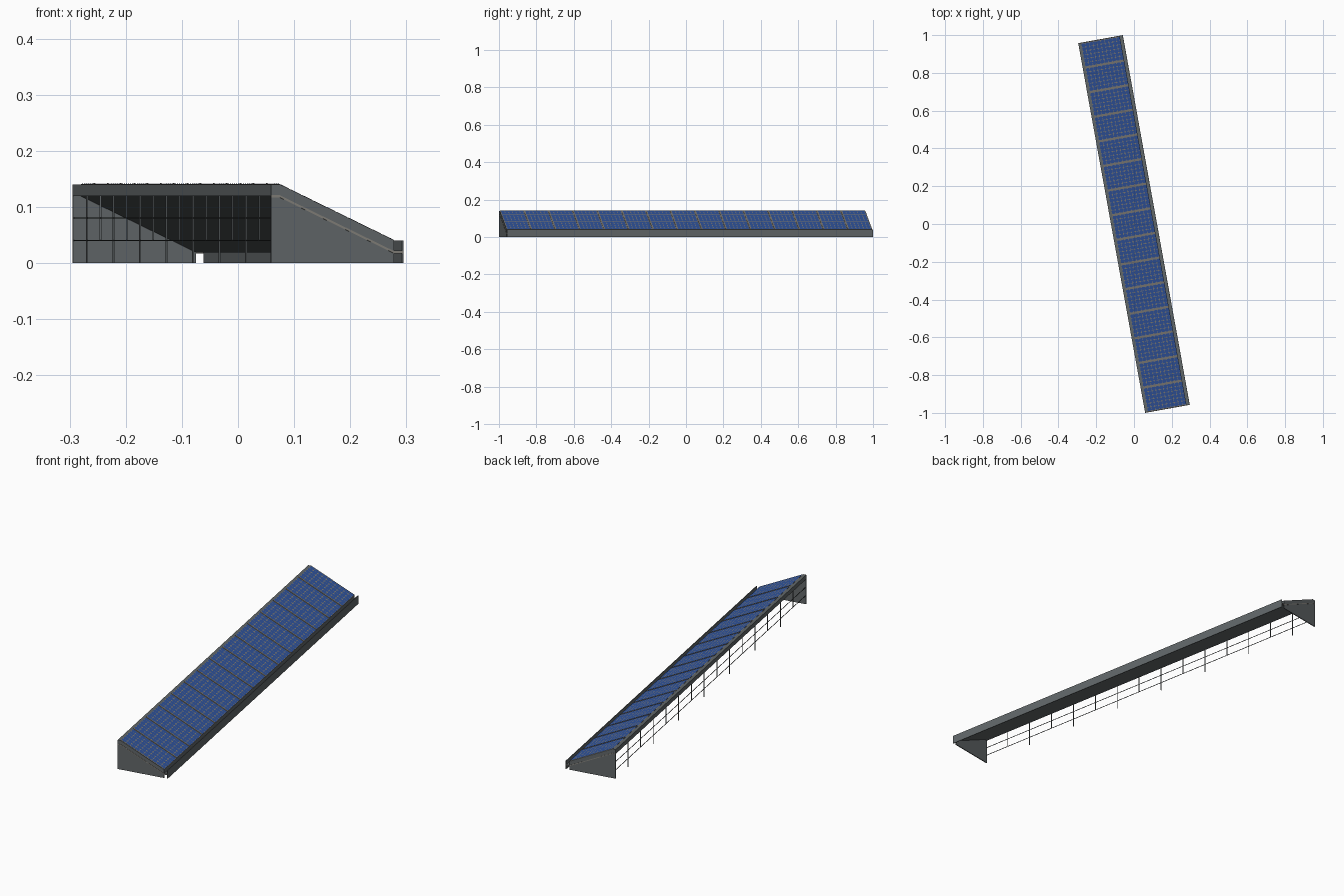
import bpy, bmesh, math
from mathutils import Vector

cube = bpy.data.objects.get("Cube")
if cube:
    bpy.data.objects.remove(cube)


def material(name, rgb):
    m = bpy.data.materials.new(name)
    m.use_nodes = True
    m.diffuse_color = (*rgb, 1)
    m.node_tree.nodes["Principled BSDF"].inputs["Base Color"].default_value = (*rgb, 1)
    return m


GREY = material("wall grey", (0.12, 0.135, 0.14))
LIGHT = material("frame grey", (0.22, 0.21, 0.19))
DARK = material("rail charcoal", (0.04, 0.045, 0.045))
BLUE = material("solar blue", (0.03, 0.09, 0.34))

TURN = math.atan2(0.354, 1.955)   # the shelter stands at a slant to the axes
W, L = 0.12, 0.9935               # half width, half length
HIGH, LOW = Vector((-0.105, 0.14)), Vector((0.103, 0.04))
DROP = 0.021                      # roof thickness
BAYS = 15
BAY = 2 * L / BAYS


def finish(name, bm, mat):
    bmesh.ops.recalc_face_normals(bm, faces=bm.faces)
    mesh = bpy.data.meshes.new(name)
    bm.to_mesh(mesh)
    bm.free()
    mesh.materials.append(mat)
    ob = bpy.data.objects.new(name, mesh)
    ob.rotation_euler.z = TURN
    bpy.context.collection.objects.link(ob)
    return ob


def add_prism(bm, profile, y0, y1):
    """Extrude a cross-section (x, z) along the length."""
    face = bm.faces.new([bm.verts.new((x, y0, z)) for x, z in profile])
    new = bmesh.ops.extrude_face_region(bm, geom=[face])["geom"]
    verts = [g for g in new if isinstance(g, bmesh.types.BMVert)]
    bmesh.ops.translate(bm, verts=verts, vec=(0, y1 - y0, 0))


def prism(name, profile, y0, y1, mat):
    bm = bmesh.new()
    add_prism(bm, profile, y0, y1)
    return finish(name, bm, mat)


def rect(x0, x1, z0, z1):
    return [(x0, z0), (x1, z0), (x1, z1), (x0, z1)]


def slope(t, h):
    """Point (x, z) on the roof slope, t from high to low edge, raised by h."""
    p = HIGH.lerp(LOW, t)
    return (p.x, p.y + h)


# Roof slab with a flat cap on the high edge
prism("roof", [(-W, 0.14), HIGH, LOW, (LOW.x, LOW.y - DROP),
               (HIGH.x, HIGH.y - DROP), (-W, 0.14 - DROP)], -L, L, GREY)

# Open gutter and low wall
prism("gutter_floor", rect(LOW.x, W, 0.019, 0.022), -L, L, GREY)
prism("low_wall", rect(W - 0.003, W, 0, 0.04), -L, L, GREY)

# End walls with a pale trim under the roof edge
for side, label in ((-1, "front"), (1, "back")):
    y = side * L
    prism(label + "_end_wall", [(-W, 0), (LOW.x, 0), (LOW.x, LOW.y - DROP),
          (HIGH.x, HIGH.y - DROP), (-W, 0.14 - DROP)], y, y - side * 0.004, GREY)
    top = [(-W, 0.14), tuple(HIGH), tuple(LOW), (W, 0.04)]
    trim = [(x, z - DROP + 0.002) for x, z in top]
    trim += [(x, z - DROP - 0.002) for x, z in reversed(top)]
    prism(label + "_end_trim", trim, y - side * 0.002, y + side * 0.001, LIGHT)

# Pale backing sheet, seen as the lines between the cells
prism("panel_backing", [slope(0, 0.0008), slope(1, 0.0008), slope(1, -0.002),
                        slope(0, -0.002)], -L + 0.002, L - 0.002, LIGHT)

# Solar cells: squares with clipped corners
ROWS, COLS, MARGIN = 10, 6, 0.005
bm = bmesh.new()
run = LOW.x - HIGH.x
cell_x, cell_y = run / ROWS, (BAY - 2 * MARGIN) / COLS
for bay in range(BAYS):
    for col in range(COLS):
        cy = -L + bay * BAY + MARGIN + (col + 0.5) * cell_y
        for row in range(ROWS):
            ring = []
            hx, hy, cut = cell_x / 2 - 0.0005, cell_y / 2 - 0.0005, 0.004
            for sx, sy in ((1, 1), (-1, 1), (-1, -1), (1, -1)):
                pair = [(sx * hx, sy * (hy - cut)), (sx * (hx - cut), sy * hy)]
                ring += pair if sx == sy else pair[::-1]
            verts = []
            for dx, dy in ring:
                x, z = slope((row + 0.5) / ROWS + dx / run, 0.0016)
                verts.append(bm.verts.new((x, cy + dy, z)))
            bm.faces.new(verts)
cells = finish("solar_cells", bm, BLUE)

# Raised dividers between the bays
bm = bmesh.new()
for i in range(1, BAYS):
    y = -L + i * BAY
    add_prism(bm, [slope(0, 0.003), slope(1, 0.003), slope(1, 0), slope(0, 0)],
              y - 0.002, y + 0.002)
finish("panel_dividers", bm, LIGHT)

# Posts on the open high side, every second one reaching the ground
bm = bmesh.new()
for i in range(1, BAYS):
    y = -L + i * BAY
    foot = 0 if i % 2 == 0 else 0.04
    add_prism(bm, rect(-W + 0.001, -W + 0.004, foot, 0.12), y - 0.0015, y + 0.0015)
finish("posts", bm, GREY)

# Horizontal rails
for label, z in (("lower", 0.04), ("upper", 0.08)):
    prism(label + "_rail", rect(-W + 0.0015, -W + 0.0035, z - 0.001, z + 0.001),
          -L, L, DARK)
